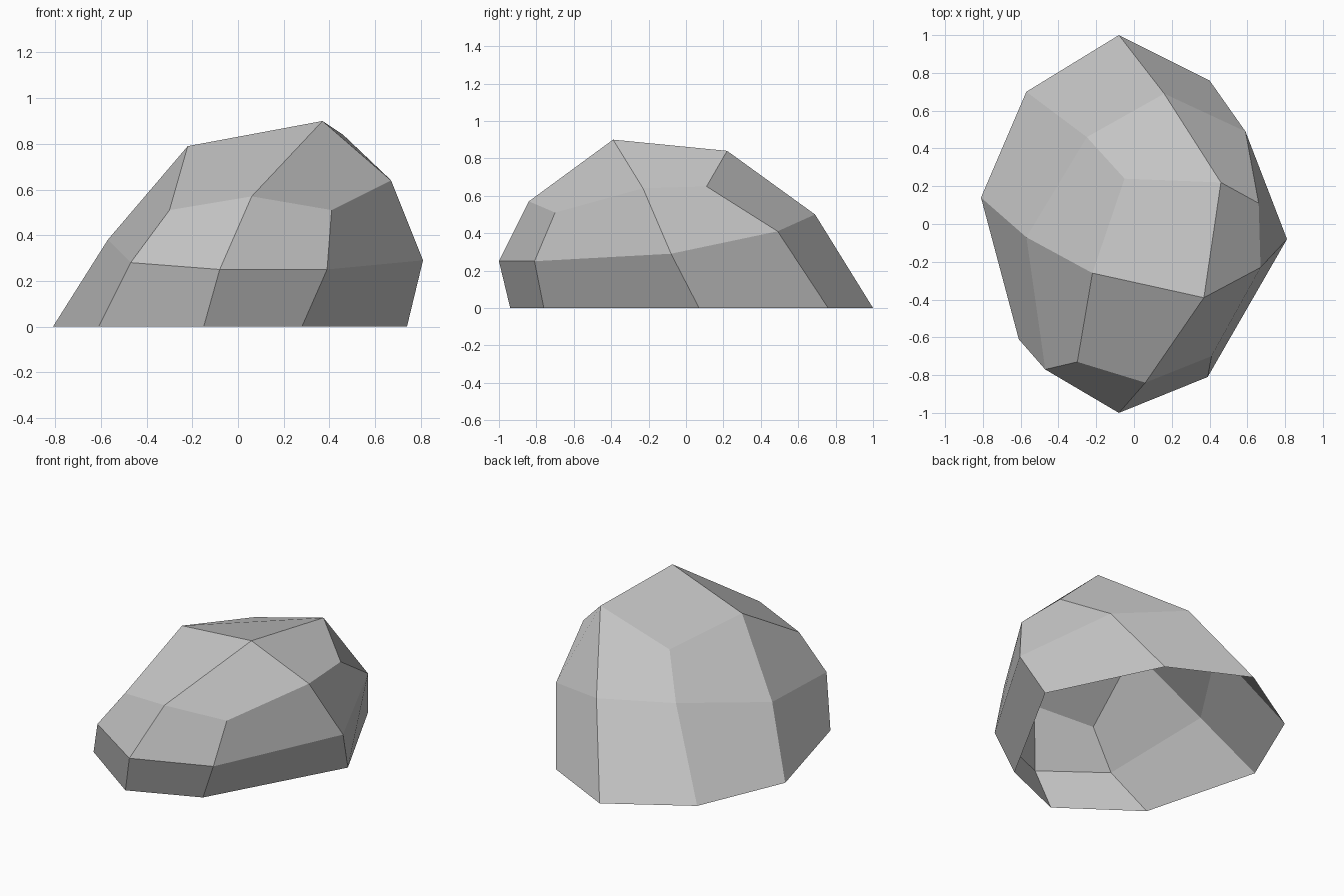
import bpy
import bmesh

# Remove only the default cube
default_cube = bpy.data.objects.get("Cube")
if default_cube is not None:
    bpy.data.objects.remove(default_cube, do_unlink=True)


def make_material(name, colour):
    material = bpy.data.materials.new(name)
    material.use_nodes = True
    material.diffuse_color = colour
    material.node_tree.nodes["Principled BSDF"].inputs["Base Color"].default_value = colour
    return material


def add_ring(mesh, points):
    """Add one loop of corners, given in hundredths of a unit."""
    return [mesh.verts.new([value / 100 for value in point]) for point in points]


def bridge(mesh, lower, upper):
    """Join two loops of equal length with a band of quads facing outward."""
    count = len(lower)
    for i in range(count):
        j = (i + 1) % count
        mesh.faces.new((lower[j], lower[i], upper[i], upper[j]))


# Boulder contours, each running clockwise from the back
ground_ring = [(-8, 100, 0), (40, 76, 0), (74, 7, 0), (28, -76, 0),
               (-15, -94, 0), (-61, -61, 0), (-81, 14, 0), (-57, 70, 0)]
waist_ring = [(16, 69, 50), (59, 49, 41), (81, -8, 29), (39, -81, 25),
              (-8, -100, 25), (-47, -77, 28), (-57, -7, 38), (-25, 46, 49)]
shoulder_ring = [(46, 22, 84), (66, 11, 65), (67, -23, 64), (41, -70, 51),
                 (6, -84, 57), (-30, -73, 51), (-22, -26, 79), (-5, 24, 70)]
peak_point = (37, -39, 90)

# Sides: two bands of quads, open underneath
bm = bmesh.new()
rings = [add_ring(bm, ring) for ring in (ground_ring, waist_ring, shoulder_ring)]
for lower, upper in zip(rings, rings[1:]):
    bridge(bm, lower, upper)

# Crown: four quads meeting at the peak
peak = add_ring(bm, [peak_point])[0]
shoulder = rings[-1]
for i in range(0, len(shoulder), 2):
    following = shoulder[(i + 2) % len(shoulder)]
    bm.faces.new((following, shoulder[i + 1], shoulder[i], peak))

# Finished boulder with flat facets
mesh_data = bpy.data.meshes.new("boulder")
bm.to_mesh(mesh_data)
bm.free()
mesh_data.materials.append(make_material("stone grey", (0.55, 0.55, 0.55, 1)))
boulder = bpy.data.objects.new("boulder", mesh_data)
bpy.context.collection.objects.link(boulder)
